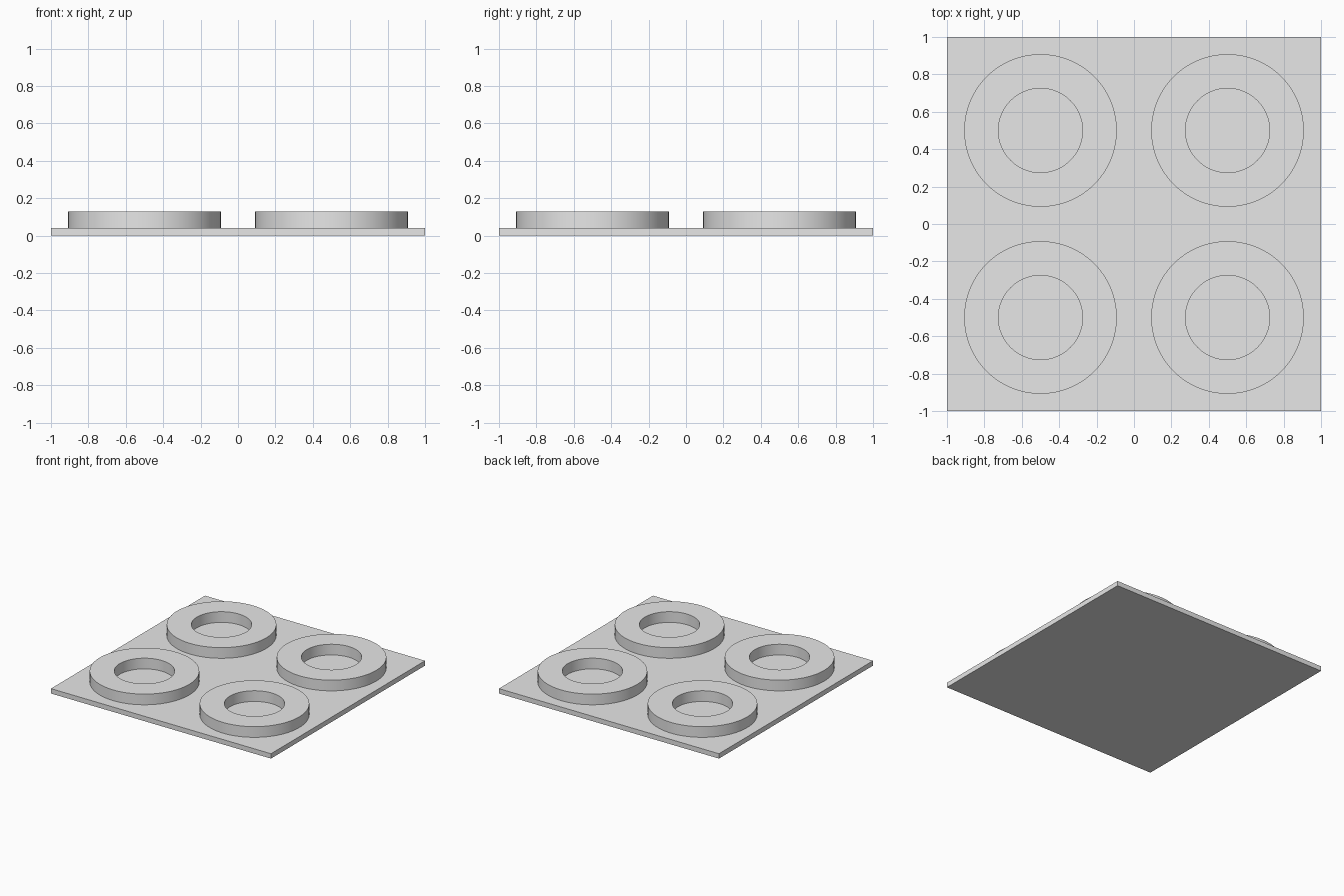
import bpy, bmesh
from math import cos, sin, tau, radians

cube = bpy.data.objects.get("Cube")
if cube:
    bpy.data.objects.remove(cube, do_unlink=True)

PLATE_TOP, RING_TOP = 0.04, 0.128
OUTER, INNER, SIDES = 0.408, 0.225, 96

grey = bpy.data.materials.new("light grey")
grey.use_nodes = True
grey.diffuse_color = (0.8, 0.8, 0.8, 1)
grey.node_tree.nodes["Principled BSDF"].inputs["Base Color"].default_value = (0.8, 0.8, 0.8, 1)

# Square base plate
bpy.ops.mesh.primitive_cube_add(size=1, location=(0, 0, PLATE_TOP / 2))
plate = bpy.context.object
plate.name = "base_plate"
plate.scale = (2, 2, PLATE_TOP)
plate.data.materials.append(grey)


def make_ring(name, x, y):
    """Flat ring with square edges, standing on the plate."""
    bm = bmesh.new()
    profile = [(OUTER, PLATE_TOP), (OUTER, RING_TOP), (INNER, RING_TOP), (INNER, PLATE_TOP)]
    loops = [[bm.verts.new((r * cos(tau * i / SIDES), r * sin(tau * i / SIDES), z))
              for i in range(SIDES)] for r, z in profile]
    for a, b in zip(loops, loops[1:]):
        for i in range(SIDES):
            j = (i + 1) % SIDES
            bm.faces.new((a[i], a[j], b[j], b[i]))
    mesh = bpy.data.meshes.new(name)
    bm.to_mesh(mesh)
    bm.free()
    mesh.materials.append(grey)
    ring = bpy.data.objects.new(name, mesh)
    ring.location = (x, y, 0)
    bpy.context.collection.objects.link(ring)
    bpy.ops.object.select_all(action='DESELECT')
    ring.select_set(True)
    bpy.context.view_layer.objects.active = ring
    bpy.ops.object.shade_smooth_by_angle(angle=radians(30))


# Four raised rings, one per quarter
for side, x in (("left", 0.5), ("right", -0.5)):
    for end, y in (("front", -0.5), ("back", 0.5)):
        make_ring(f"{end}_{side}_ring", x, y)
